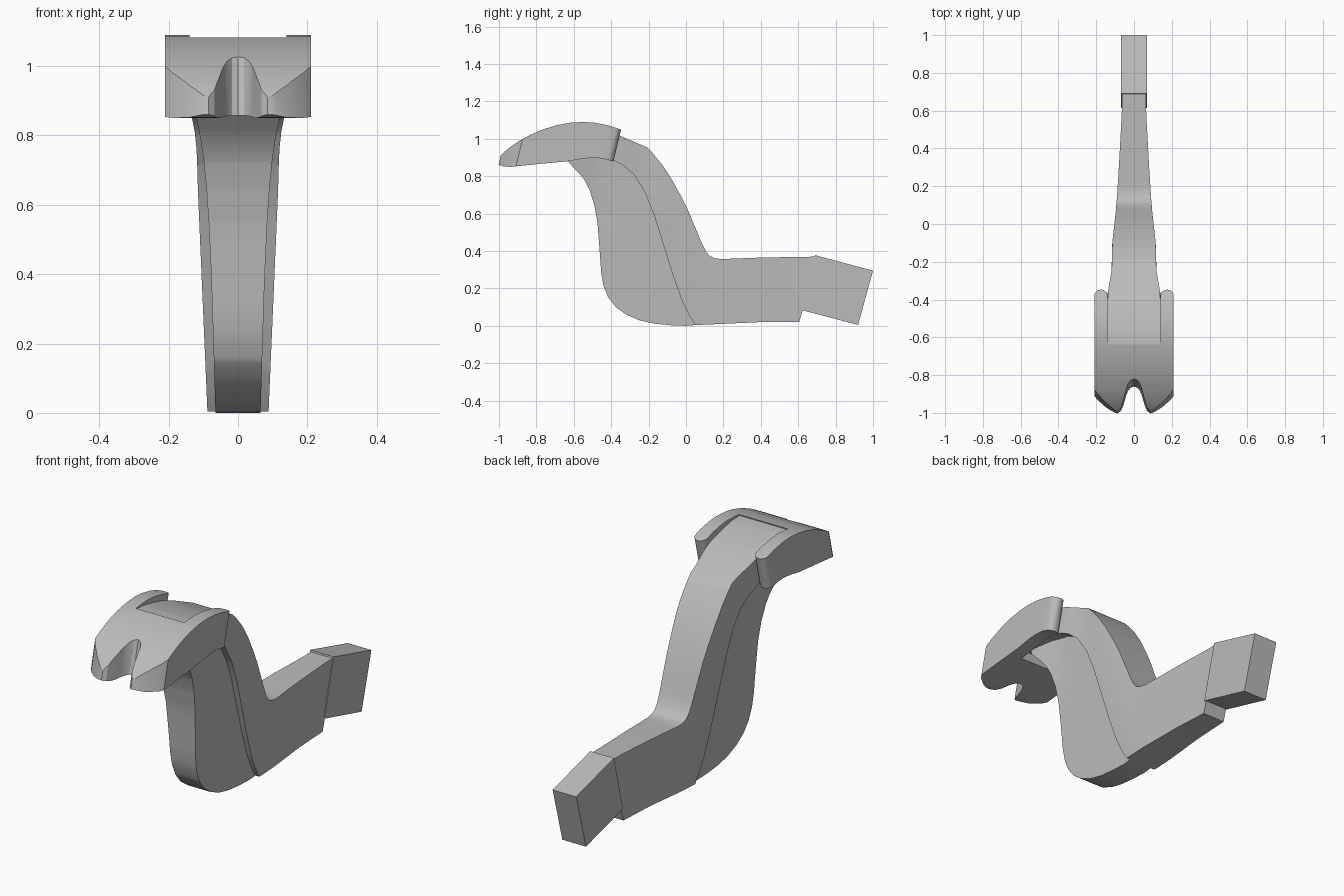
import bpy, bmesh, math
from mathutils import Vector

if "Cube" in bpy.data.objects:
    bpy.data.objects.remove(bpy.data.objects["Cube"])

grey = bpy.data.materials.new("plain_grey")
grey.diffuse_color = (0.5, 0.5, 0.5, 1)
grey.use_nodes = True
grey.node_tree.nodes["Principled BSDF"].inputs["Base Color"].default_value = grey.diffuse_color


def lerp(t, table):
    """Piecewise linear lookup in (key, value) pairs."""
    if t <= table[0][0]:
        return table[0][1]
    for (a, va), (b, vb) in zip(table, table[1:]):
        if t <= b:
            return va + (vb - va) * (t - a) / (b - a)
    return table[-1][1]


def prism(name, points, vec):
    """Extrude a closed outline along a vector."""
    bm = bmesh.new()
    face = bm.faces.new([bm.verts.new(p) for p in points])
    ext = bmesh.ops.extrude_face_region(bm, geom=[face])
    bmesh.ops.translate(bm, vec=vec, verts=[
        g for g in ext["geom"] if isinstance(g, bmesh.types.BMVert)])
    bmesh.ops.recalc_face_normals(bm, faces=bm.faces)
    me = bpy.data.meshes.new(name)
    bm.to_mesh(me)
    bm.free()
    ob = bpy.data.objects.new(name, me)
    bpy.context.collection.objects.link(ob)
    me.materials.append(grey)
    return ob


def side_prism(name, profile, half):
    return prism(name, [(-half, y, z) for y, z in profile], (2 * half, 0, 0))


def smooth(ob, deg=28):
    bpy.ops.object.select_all(action='DESELECT')
    ob.select_set(True)
    bpy.context.view_layer.objects.active = ob
    bpy.ops.object.shade_smooth_by_angle(angle=math.radians(deg))


def tapered(name, profile, width):
    """Side profile whose half-width follows width(y, z)."""
    ob = side_prism(name, profile, 1)
    bm = bmesh.new()
    bm.from_mesh(ob.data)
    bmesh.ops.triangulate(bm, faces=bm.faces)
    for axis, start, count in ((1, -0.65, 17), (2, 0.08, 13)):
        for i in range(count):
            co, no = Vector(), Vector()
            co[axis], no[axis] = start + i * 0.08, 1
            bmesh.ops.bisect_plane(bm, geom=bm.verts[:] + bm.edges[:] + bm.faces[:],
                                   dist=1e-5, plane_co=co, plane_no=no)
    for v in bm.verts:
        v.co.x *= width(v.co.y, v.co.z)
    bmesh.ops.recalc_face_normals(bm, faces=bm.faces)
    bm.to_mesh(ob.data)
    bm.free()
    smooth(ob)
    return ob


# Wide rear arm: neck, curved spine and tail
seam = [(0.05, 0.004), (0.02, 0.05), (-0.02, 0.13), (-0.07, 0.27), (-0.12, 0.43),
        (-0.17, 0.59), (-0.22, 0.715), (-0.28, 0.81), (-0.34, 0.86), (-0.39, 0.885)]
rear = [(-0.66, 1.078), (-0.58, 1.075), (-0.5, 1.06), (-0.42, 1.04), (-0.35, 1.015),
        (-0.21, 0.955), (-0.18, 0.925), (-0.13, 0.865), (-0.08, 0.79), (-0.03, 0.7),
        (0.01, 0.62), (0.05, 0.525), (0.085, 0.44), (0.105, 0.4), (0.125, 0.375),
        (0.15, 0.362), (0.19, 0.357), (0.4, 0.365), (0.7, 0.37), (0.625, 0.085),
        (0.605, 0.02), (0.4, 0.02), (0.25, 0.013)] + seam + [(-0.5, 0.905), (-0.66, 0.9)]
tapered("rear_arm", rear, lambda y, z: min(
    lerp(y, [(-0.37, 0.14), (-0.24, 0.118), (-0.1, 0.115), (0.1, 0.093),
             (0.3, 0.08), (0.62, 0.063)]),
    0.088 + 0.043 * z if z < 0.7 else 0.118 + 0.2 * (z - 0.7)))

# Narrower front web, stepped in from the arm
front = [(-0.64, 0.89), (-0.605, 0.85), (-0.57, 0.815), (-0.54, 0.775), (-0.515, 0.725),
         (-0.49, 0.645), (-0.473, 0.55), (-0.463, 0.42), (-0.453, 0.28), (-0.44, 0.21),
         (-0.415, 0.15), (-0.375, 0.1), (-0.32, 0.06), (-0.25, 0.03), (-0.17, 0.012),
         (-0.08, 0.003), (0.0, 0.0)]
front += [(y + 0.02, z + 0.002) for y, z in seam] + [(-0.45, 0.95), (-0.6, 0.95)]
tapered("front_web", front, lambda y, z: 0.065 + 0.03 * z
        + lerp(y, [(-0.6, 0.03), (-0.46, 0.0)]))

# Tilted block on the end of the tail
smooth(side_prism("tail_block", [(0.69, 0.378), (1.0, 0.295), (0.92, 0.005),
                                 (0.615, 0.085)], 0.068))

# Head: leaning plan outline with front notch and rear slot, cut to a curved slab
half = [(0, -0.858), (0.018, -0.864), (0.032, -0.88), (0.043, -0.91), (0.055, -0.95),
        (0.068, -0.985), (0.085, -1.0), (0.105, -0.995), (0.15, -0.965), (0.195, -0.925),
        (0.21, -0.905)]
half += [(0.175 + 0.035 * math.cos(a), -0.425 + 0.035 * math.sin(a))
         for a in (math.pi * i / 8 for i in range(9))]
half += [(0.14, -0.69)]
outline = half + [(-x, y) for x, y in reversed(half[1:])]
lean = 0.24
head = prism("head", [(x, y + lean * (0.7 - 0.87), 0.7) for x, y in outline],
             (0, lean * 0.5, 0.5))
slab = side_prism("head_cutter", [
    (-1.06, 0.87), (-1.0, 0.86), (-0.975, 0.852), (-0.94, 0.85), (-0.8, 0.864),
    (-0.63, 0.88), (-0.56, 0.893), (-0.5, 0.899), (-0.45, 0.895), (-0.39, 0.88),
    (-0.28, 0.845), (-0.28, 1.02), (-0.35, 1.05), (-0.42, 1.073), (-0.49, 1.086),
    (-0.55, 1.09), (-0.62, 1.086), (-0.69, 1.073), (-0.76, 1.052), (-0.83, 1.022),
    (-0.89, 0.99), (-0.94, 0.956), (-0.98, 0.922), (-1.0, 0.898), (-1.06, 0.88)], 0.4)
mod = head.modifiers.new("cut", 'BOOLEAN')
mod.operation, mod.solver, mod.object = 'INTERSECT', 'EXACT', slab
bpy.context.view_layer.objects.active = head
bpy.ops.object.modifier_apply(modifier="cut")
bpy.data.objects.remove(slab)
smooth(head)
